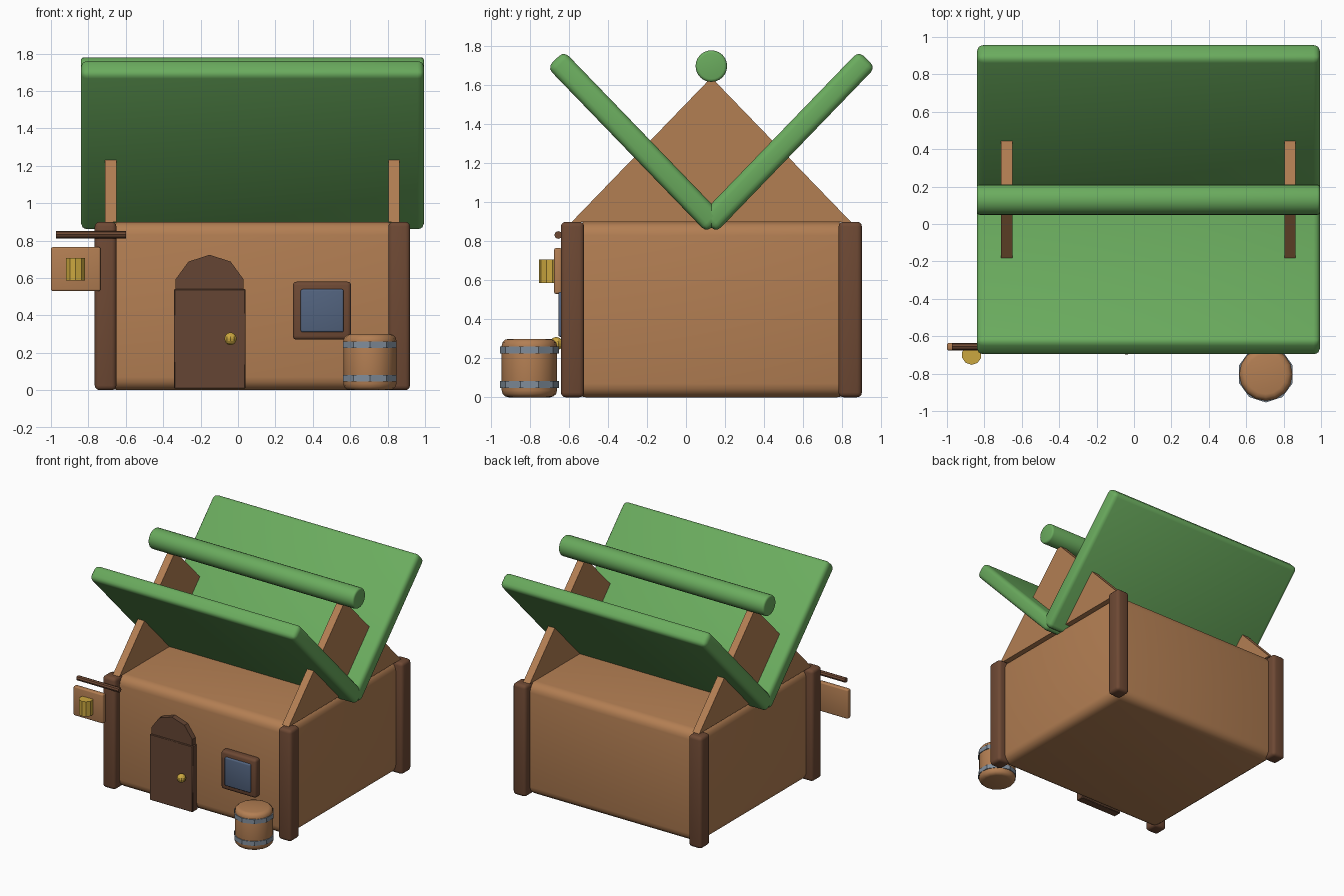
import bpy, math

if "Cube" in bpy.data.objects:
    bpy.data.objects.remove(bpy.data.objects["Cube"])

CX, CY = 0.077, 0.13  # centre of the house


def mat(name, rgb):
    m = bpy.data.materials.new(name)
    m.diffuse_color = (*rgb, 1)
    m.use_nodes = True
    m.node_tree.nodes["Principled BSDF"].inputs["Base Color"].default_value = m.diffuse_color
    return m


TAN = mat("tan wood", (0.45, 0.21, 0.086))
BROWN = mat("brown wood", (0.155, 0.066, 0.034))
DOOR = mat("dark wood", (0.13, 0.06, 0.034))
GREEN = mat("green roof", (0.145, 0.41, 0.112))
GOLD = mat("gold", (0.60, 0.39, 0.05))
GLASS = mat("blue glass", (0.085, 0.125, 0.21))
METAL = mat("grey metal", (0.22, 0.27, 0.33))


def finish(o, name, m, bevel=0.0, segs=3):
    o.name = name
    o.data.materials.append(m)
    if bevel:
        b = o.modifiers.new("bevel", 'BEVEL')
        b.width, b.segments, b.limit_method = bevel, segs, 'ANGLE'
        b.angle_limit = math.radians(50)
    bpy.ops.object.select_all(action='DESELECT')
    o.select_set(True)
    bpy.context.view_layer.objects.active = o
    if bevel:
        bpy.ops.object.modifier_apply(modifier="bevel")
        bpy.ops.object.shade_smooth_by_angle(angle=math.radians(40))
    return o


def box(name, m, lo, hi, bevel=0.0, rot_x=0.0, segs=3):
    loc = [(a + b) / 2 for a, b in zip(lo, hi)]
    bpy.ops.mesh.primitive_cube_add(size=1, location=loc, rotation=(rot_x, 0, 0))
    o = bpy.context.object
    for v in o.data.vertices:
        for i in range(3):
            v.co[i] *= hi[i] - lo[i]
    return finish(o, name, m, bevel, segs)


def cyl(name, m, loc, r, depth, sides, rot=(0, 0, 0), bevel=0.0):
    bpy.ops.mesh.primitive_cylinder_add(vertices=sides, radius=r, depth=depth,
                                        location=loc, rotation=rot)
    return finish(bpy.context.object, name, m, bevel)


# Walls
box("walls", TAN, (-0.71, -0.585, 0.0), (0.864, 0.845, 0.9), 0.07, segs=4)

# Corner posts
for sx in (-1, 1):
    for sy in (-1, 1):
        x, y = CX + sx * 0.785, CY + sy * 0.712
        box("corner_post", BROWN, (x - 0.058, y - 0.06, 0.0),
            (x + 0.058, y + 0.06, 0.9), 0.025)

# Triangular gables
for x0, x1 in ((-0.71, -0.65), (0.804, 0.864)):
    tri = [(CY - 0.715, 0.9), (CY + 0.715, 0.9), (CY, 1.64)]
    verts = [(x, y, z) for x in (x0, x1) for y, z in tri]
    me = bpy.data.meshes.new("gable")
    me.from_pydata(verts, [], [(0, 2, 1), (3, 4, 5), (0, 1, 4, 3),
                               (1, 2, 5, 4), (2, 0, 3, 5)])
    o = bpy.data.objects.new("gable", me)
    bpy.context.collection.objects.link(o)
    finish(o, "gable", TAN)

# Two roof panels rising outward, with a ridge log between them
for s in (-1, 1):
    y = CY + s * 0.39
    box("roof_panel", GREEN, (-0.84, y - 0.588, 1.25), (0.995, y + 0.588, 1.37),
        0.035, s * math.radians(46))
cyl("ridge_log", GREEN, (CX, CY, 1.698), 0.081, 1.835, 24,
    (0, math.pi / 2, 0), 0.015)

# Door with arched top and knob
box("door", DOOR, (-0.342, -0.638, 0.008), (0.04, -0.57, 0.54), 0.004, segs=1)
cyl("door_arch", DOOR, (-0.152, -0.598, 0.532), 0.192, 0.06, 10, (math.pi / 2, 0, 0))
bpy.ops.mesh.primitive_uv_sphere_add(segments=10, ring_count=8, radius=0.034,
                                     location=(-0.04, -0.665, 0.275))
finish(bpy.context.object, "door_knob", GOLD)

# Window
box("window_frame", BROWN, (0.293, -0.64, 0.27), (0.605, -0.57, 0.58), 0.02)
box("window_pane", GLASS, (0.335, -0.655, 0.31), (0.565, -0.60, 0.54), 0.01)

# Barrel with two hoops
cyl("barrel", TAN, (0.705, -0.803, 0.15), 0.142, 0.30, 16, bevel=0.035)
for z in (0.065, 0.242):
    cyl("barrel_hoop", METAL, (0.705, -0.803, z), 0.151, 0.035, 10)

# Hanging sign with pole and mug
cyl("sign_pole", BROWN, (-0.785, -0.655, 0.832), 0.02, 0.375, 8, (0, math.pi / 2, 0))
box("sign_board", TAN, (-1.0, -0.676, 0.53), (-0.735, -0.636, 0.765), 0.01)
cyl("sign_mug", GOLD, (-0.868, -0.70, 0.647), 0.053, 0.12, 10)
